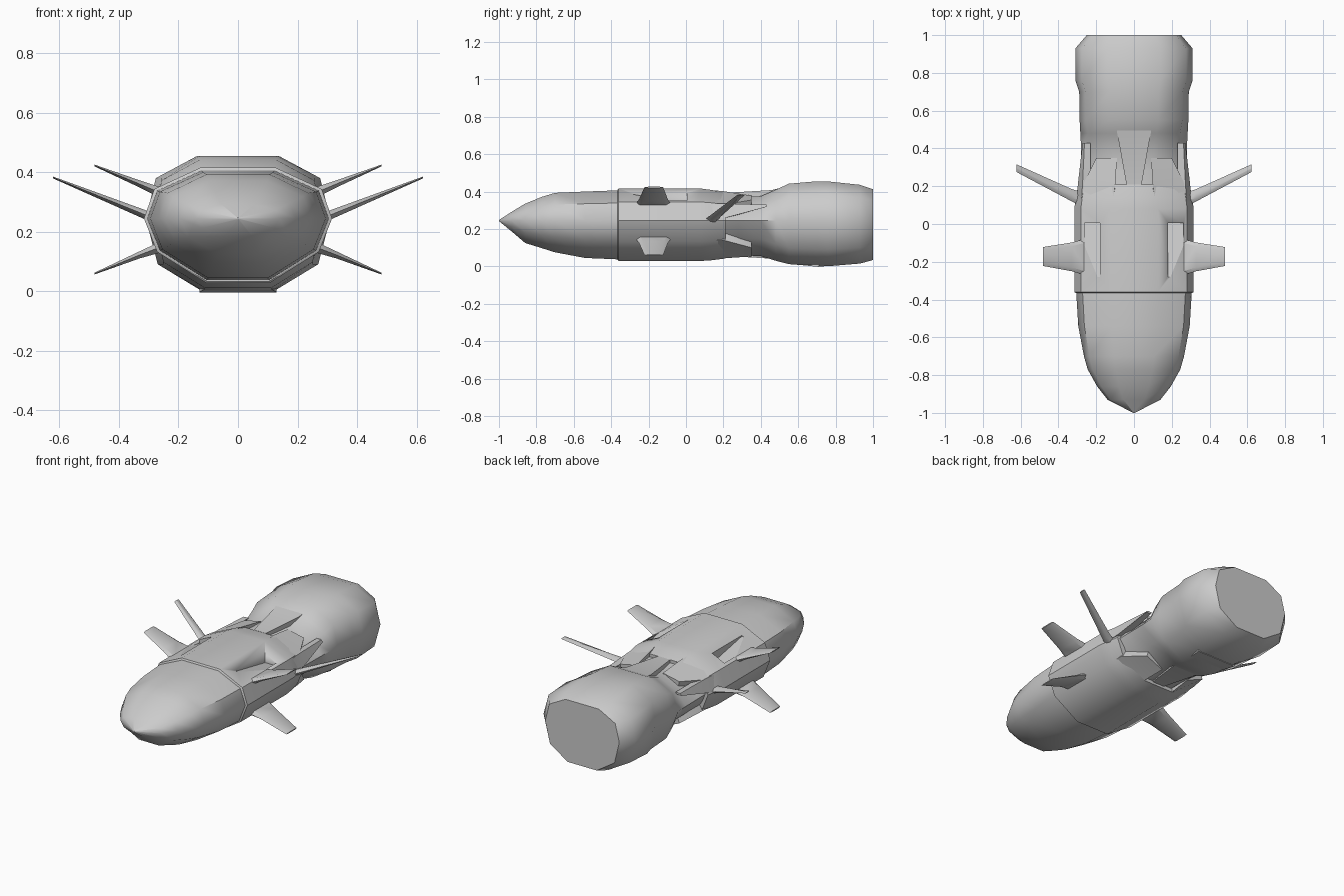
import bpy, bmesh, math

if "Cube" in bpy.data.objects:
    bpy.data.objects.remove(bpy.data.objects["Cube"])

MID = 0.245  # height of the widest line of the hull


def loft(name, rings, angle=40):
    """Skin a list of equal-length point rings and cap both ends."""
    bm = bmesh.new()
    vs = [[bm.verts.new(p) for p in r] for r in rings]
    n = len(rings[0])
    for a, b in zip(vs, vs[1:]):
        for i in range(n):
            j = (i + 1) % n
            bm.faces.new((a[i], a[j], b[j], b[i]))
    bm.faces.new(vs[0])
    bm.faces.new(vs[-1])
    bmesh.ops.remove_doubles(bm, verts=bm.verts, dist=1e-4)
    bmesh.ops.recalc_face_normals(bm, faces=bm.faces)
    me = bpy.data.meshes.new(name)
    bm.to_mesh(me)
    bm.free()
    ob = bpy.data.objects.new(name, me)
    bpy.context.collection.objects.link(ob)
    bpy.ops.object.select_all(action='DESELECT')
    ob.select_set(True)
    bpy.context.view_layer.objects.active = ob
    bpy.ops.object.shade_smooth_by_angle(angle=math.radians(angle))
    return ob


def section(y, w, zt, zb, top=(.40, .89, .58), bot=(.34, .86, .52)):
    """Faceted hull ring: half-width w, top zt, bottom zb."""
    u, d = zt - MID, MID - zb
    half = [(top[0] * w, zt), (top[1] * w, MID + top[2] * u), (w, MID),
            (bot[1] * w, MID - bot[2] * d), (bot[0] * w, zb)]
    return [(x, y, z) for x, z in half] + [(-x, y, z) for x, z in reversed(half)]


# Nose cone with a crease along its widest line
loft("nose", [section(*s) for s in [
    (-1.0, .004, .248, .242), (-.93, .14, .293, .185), (-.86, .195, .335, .125),
    (-.77, .245, .372, .097), (-.70, .265, .393, .075), (-.54, .295, .40, .045),
    (-.375, .305, .406, .038), (-.35, .305, .406, .038)]], 45)

# Middle body
body = loft("main_body", [section(*s) for s in [
    (-.365, .308, .41, .034), (-.36, .316, .416, .029), (.08, .316, .416, .029),
    (.14, .308, .408, .033), (.21, .295, .392, .042)]])

# Recesses beside the upper fins
for s in (1, -1):
    cut = loft("recess_cutter", [
        [(s * x, .005, .33), (s * x, .005, .46), (s * x, -.28, .46), (s * x, -.28, .385)]
        for x in (.18, .262)])
    cut.hide_render = True
    cut.hide_viewport = True
    m = body.modifiers.new("recess", 'BOOLEAN')
    m.operation = 'DIFFERENCE'
    m.object = cut

# Pinched neck flaring into the engine housing
pinch_t, pinch_b = (.36, .78, .55), (.32, .76, .52)
full_t, full_b = (.45, .89, .65), (.39, .87, .63)
mid_t, mid_b = (.42, .86, .6), (.37, .83, .58)
loft("engine_housing", [
    section(.15, .275, .375, .065),
    section(.28, .278, .372, .06, pinch_t, pinch_b),
    section(.40, .28, .375, .055, pinch_t, pinch_b),
    section(.48, .284, .41, .03, mid_t, mid_b),
    section(.55, .288, .442, .012, full_t, full_b),
    section(.70, .29, .455, 0, full_t, full_b),
    section(.76, .31, .454, .001, full_t, full_b),
    section(.93, .31, .436, .015, full_t, full_b),
    section(1.0, .25, .412, .034, full_t, full_b)], 50)

# Wedge spine on top of the neck and keel below it
for name, flip in (("spine", False), ("keel", True)):
    rings = []
    for y, w, z in [(.21, .04, .393), (.46, .085, .408), (.58, .107, .438), (.71, .13, .452)]:
        lo = .33
        if flip:
            z, lo = .449 - z, .12
        rings.append([(-w, y, lo), (w, y, lo), (w, y, z), (-w, y, z)])
    loft(name, rings, 30)

for s, side in ((1, "right"), (-1, "left")):
    # Rear tabs that overlap the neck, above and below
    loft("upper_tab_" + side, [
        [(s * x, y, z) for x, z in pts] for y, pts in [
            (.06, [(.125, .414), (.275, .34), (.25, .28), (.11, .33)]),
            (.20, [(.10, .402), (.275, .33), (.25, .28), (.10, .33)]),
            (.35, [(.09, .378), (.20, .355), (.19, .31), (.09, .33)])]])
    loft("lower_tab_" + side, [
        [(s * x, y, z) for x, z in pts] for y, pts in [
            (.06, [(.105, .032), (.265, .133), (.24, .18), (.10, .10)]),
            (.20, [(.10, .043), (.262, .14), (.24, .18), (.10, .10)]),
            (.35, [(.09, .053), (.20, .10), (.19, .13), (.09, .10)])]])
    # Pointed side plate
    loft("side_plate_" + side, [
        [(s * x, y, z) for x, z in pts] for y, pts in [
            (.12, [(.24, .25), (.305, .25), (.278, .335), (.23, .33)]),
            (.22, [(.24, .26), (.296, .262), (.272, .335), (.23, .33)]),
            (.43, [(.24, .318), (.272, .318), (.262, .33), (.23, .33)])]])

    # Fins: each station is x, z, front y, back y, half thickness
    def fin(name, stations):
        loft(name + "_" + side, [
            [(s * x, y0, z), (s * x, y0 + .02, z + t), (s * x, y1 - .02, z + t),
             (s * x, y1, z), (s * x, y1 - .02, z - t), (s * x, y0 + .02, z - t)]
            for x, z, y0, y1, t in stations], 30)

    fin("swept_fin", [(.27, .24, .09, .165, .018), (.33, .265, .12, .185, .015),
                      (.622, .383, .275, .316, .003)])
    fin("upper_fin", [(.245, .325, -.275, -.075, .02), (.33, .361, -.25, -.098, .012),
                      (.482, .423, -.222, -.122, .003)])
    fin("lower_fin", [(.245, .155, -.275, -.075, .02), (.33, .123, -.25, -.098, .012),
                      (.482, .06, -.222, -.122, .003)])
